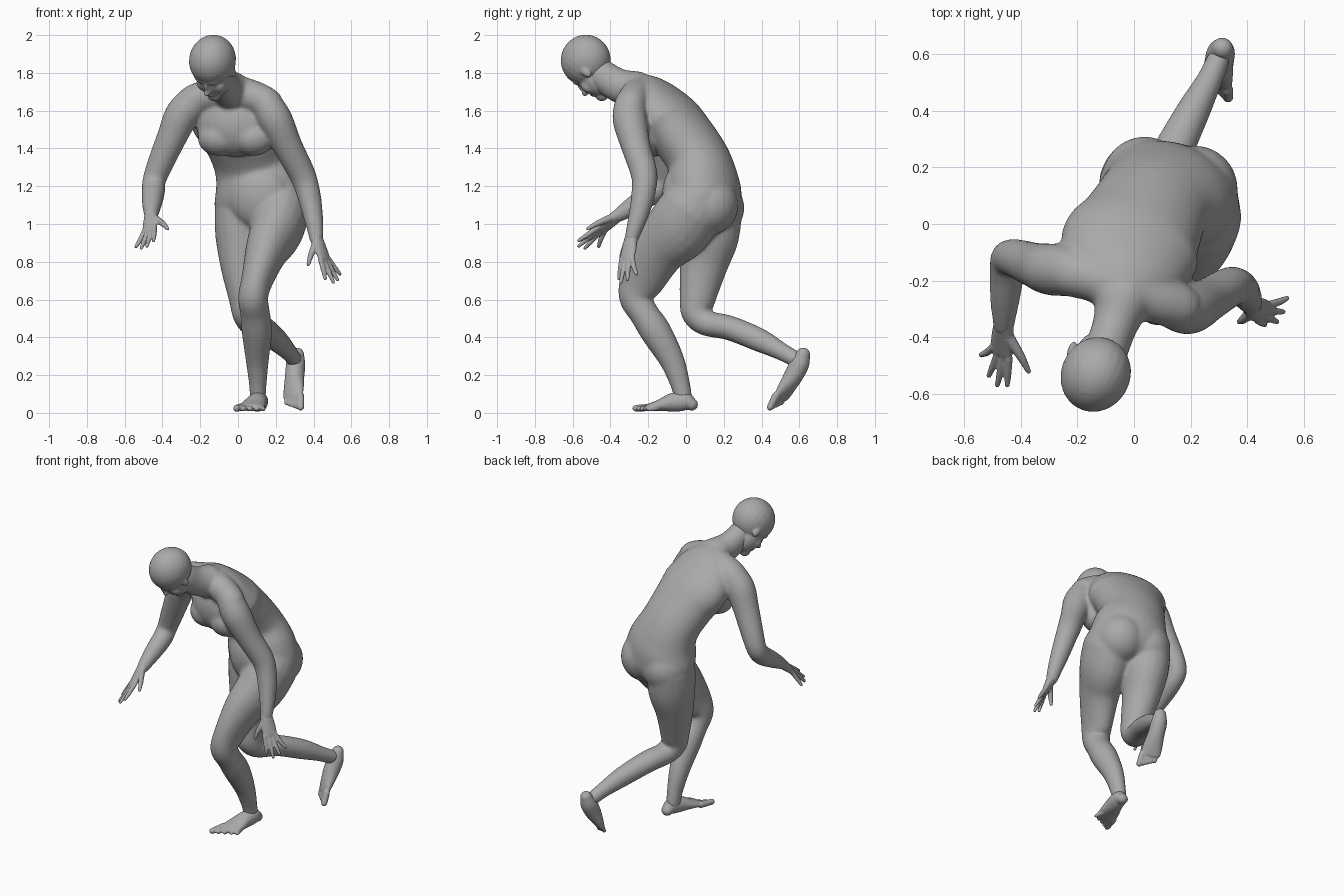
import bpy, bmesh, math
from mathutils import Vector, Matrix

cube = bpy.data.objects.get("Cube")
if cube:
    bpy.data.objects.remove(cube, do_unlink=True)

clay = bpy.data.materials.new("grey_clay")
clay.use_nodes = True
clay.diffuse_color = (0.4, 0.4, 0.4, 1)
shader = next(n for n in clay.node_tree.nodes if n.type == 'BSDF_PRINCIPLED')
shader.inputs["Base Color"].default_value = (0.4, 0.4, 0.4, 1)


def spline(a, b, c, d, t):
    """Catmull-Rom step between b and c."""
    return 0.5 * (2 * b + (c - a) * t + (2 * a - 5 * b + 4 * c - d) * t * t
                  + (3 * b - a - 3 * c + d) * t ** 3)


def loft(bm, stations, side=(1, 0, 0), sides=20, steps=4):
    """Round-ended tube through stations of x, y, z, half width, half depth."""
    keys = [Vector(s if len(s) == 5 else (*s, s[3])) for s in stations]
    pts = []
    for i in range(len(keys) - 1):
        quad = [keys[max(0, min(len(keys) - 1, i + k))] for k in (-1, 0, 1, 2)]
        pts += [spline(*quad, j / steps) for j in range(steps)]
    pts.append(keys[-1])
    rows = []
    for i, p in enumerate(pts):
        along = (pts[min(i + 1, len(pts) - 1)] - pts[max(i - 1, 0)]).to_3d().normalized()
        rows.append((p.to_3d(), along, p[3], p[4]))

    def cap(row, sign):
        c, along, w, d = row
        return [(c + along * sign * min(w, d) * math.sin(a), along,
                 w * math.cos(a), d * math.cos(a)) for a in (0.5, 1.0, 1.4)]

    rows = cap(rows[0], -1)[::-1] + rows + cap(rows[-1], 1)
    rings = []
    for c, along, w, d in rows:
        s = Vector(side)
        s = (s - along * s.dot(along)).normalized()
        n = along.cross(s)
        angles = [math.tau * k / sides for k in range(sides)]
        rings.append([bm.verts.new(c + s * w * math.cos(a) + n * d * math.sin(a))
                      for a in angles])
    for lo, hi in zip(rings, rings[1:]):
        for k in range(sides):
            m = (k + 1) % sides
            bm.faces.new((lo[k], lo[m], hi[m], hi[k]))
    bm.faces.new(rings[0][::-1])
    bm.faces.new(rings[-1])


def blob(bm, centre, radii, axes):
    """Ellipsoid with its radii along the given axes."""
    turn = Matrix(axes).transposed().to_4x4()
    place = Matrix.Translation(centre) @ turn @ Matrix.Diagonal((*radii, 1))
    bmesh.ops.create_uvsphere(bm, u_segments=24, v_segments=16, radius=1, matrix=place)


def fuse(name, bm, voxel, rounds):
    """Merge overlapping forms into one smooth skin."""
    bmesh.ops.recalc_face_normals(bm, faces=bm.faces[:])
    mesh = bpy.data.meshes.new(name)
    bm.to_mesh(mesh)
    bm.free()
    obj = bpy.data.objects.new(name, mesh)
    bpy.context.collection.objects.link(obj)
    skin = obj.modifiers.new("skin", 'REMESH')
    skin.mode = 'VOXEL'
    skin.voxel_size = voxel
    soft = obj.modifiers.new("soft", 'SMOOTH')
    soft.factor = 0.5
    soft.iterations = rounds
    graph = bpy.context.evaluated_depsgraph_get()
    baked = bpy.data.meshes.new_from_object(obj.evaluated_get(graph))
    obj.modifiers.clear()
    obj.data = baked
    baked.name = name
    baked.materials.clear()
    baked.materials.append(clay)
    for f in baked.polygons:
        f.use_smooth = True
        f.material_index = 0


def foot(name, stations, bases, tips, side):
    """Heel and instep with a row of toes from big to little."""
    bm = bmesh.new()
    loft(bm, stations, side)
    for i in range(5):
        t = i / 4
        base, tip = (Vector(a).lerp(Vector(b), t) for a, b in (bases, tips))
        r = 0.021 - 0.008 * t ** 0.5
        loft(bm, [(*base, r), (*tip, r * 0.9)], sides=10, steps=2)
    fuse(name, bm, 0.006, 4)


def hand(name, wrist, knuckle, side, tips, thumb):
    """Palm, four fingers from index to little, and a thumb."""
    bm = bmesh.new()
    wrist, knuckle, side = Vector(wrist), Vector(knuckle), Vector(side).normalized()
    mid = wrist.lerp(knuckle, 0.55)
    loft(bm, [(*wrist, 0.037, 0.032), (*mid, 0.045, 0.024), (*knuckle, 0.046, 0.017)], side)
    for i, tip in enumerate(tips):
        base = knuckle + side * (i - 1.5) * 0.023
        bend = base.lerp(Vector(tip), 0.5) + (knuckle - wrist) * 0.06
        loft(bm, [(*base, 0.0145), (*bend, 0.0135), (*tip, 0.0095)], side, 10)
    root = wrist.lerp(knuckle, 0.25) - side * 0.02
    bend = root.lerp(Vector(thumb), 0.55) - side * 0.008
    loft(bm, [(*root, 0.022), (*bend, 0.016), (*thumb, 0.01)], (0, 0, 1), 10)
    fuse(name, bm, 0.005, 3)


body = bmesh.new()
across = Vector((0.96, -0.28, 0)).normalized()
back = Vector((0.28, 0.96, 0)).normalized()
trunk = (across, back, Vector((0, 0, 1)))

# Torso, leaning forward from the pelvis to the base of the neck
loft(body, [(.12, .08, 1.02, .15, .12), (.125, .1, 1.09, .248, .18),
            (.11, .092, 1.2, .24, .192), (.07, .07, 1.33, .205, .165),
            (.02, -.02, 1.47, .222, .16), (-.015, -.09, 1.56, .248, .154),
            (-.027, -.185, 1.665, .2, .12), (-.035, -.26, 1.72, .11, .086)], across, 32)

# Chest, belly, hips and buttocks
for c, r in (((-.012, -.18, 1.53), (.215, .135, .175)),
             ((-.1, -.185, 1.455), (.115, .1, .095)),
             ((.08, -.235, 1.455), (.115, .1, .095)),
             ((.11, -.012, 1.15), (.17, .11, .18)),
             ((.125, .12, 1.12), (.22, .17, .17)),
             ((.035, .155, 1.085), (.15, .155, .155)),
             ((.212, .12, 1.1), (.155, .158, .16))):
    blob(body, c, r, trunk)

# Neck and collar
loft(body, [(-.035, -.26, 1.705, .105), (-.068, -.36, 1.735, .08, .09), (-.1, -.45, 1.79, .078, .085)])
loft(body, [(-.01, -.235, 1.695, .095), (.09, -.27, 1.672, .085), (.155, -.29, 1.64, .083)], (0, 1, 0))
loft(body, [(-.04, -.225, 1.698, .095), (-.14, -.19, 1.685, .086), (-.23, -.17, 1.657, .085)], (0, 1, 0))

# Arms
loft(body, [(.152, -.297, 1.635, .083), (.198, -.297, 1.55, .092), (.265, -.265, 1.41, .078),
            (.332, -.225, 1.28, .072), (.36, -.22, 1.21, .067), (.385, -.235, 1.11, .06),
            (.405, -.265, 1.0, .048), (.415, -.29, .92, .037)])
loft(body, [(-.225, -.165, 1.655, .09), (-.295, -.16, 1.58, .092), (-.35, -.145, 1.46, .08),
            (-.415, -.122, 1.31, .069), (-.445, -.122, 1.225, .062), (-.448, -.17, 1.17, .062),
            (-.455, -.26, 1.11, .054), (-.46, -.36, 1.045, .038)])

# Leading leg
loft(body, [(.23, .035, 1.08, .152, .175), (.204, -.045, .97, .142, .175), (.152, -.148, .86, .114, .147),
            (.1, -.235, .7, .084, .12), (.08, -.265, .61, .08, .091), (.09, -.225, .53, .079, .078),
            (.1, -.16, .43, .081, .083), (.102, -.075, .28, .062, .067),
            (.105, -.03, .15, .047, .053), (.105, -.015, .08, .043, .048)])

# Trailing leg
loft(body, [(.015, .135, 1.07, .14, .162), (.02, .123, .93, .14, .157), (.02, .093, .78, .114, .128),
            (.04, .06, .6, .088, .096), (.05, .058, .525, .081, .081), (.075, .11, .475, .073, .069),
            (.125, .23, .45, .073, .066), (.205, .39, .385, .061, .063),
            (.265, .505, .325, .047, .048), (.297, .578, .285, .042, .045)])
fuse("body", body, 0.009, 18)

# Feet
foot("left_foot",
     [(.12, .03, .045, .037, .034), (.115, -.005, .06, .046, .05), (.1, -.07, .056, .053, .05),
      (.08, -.14, .04, .066, .031), (.068, -.19, .03, .07, .021)],
     ((.015, -.18, .03), (.125, -.15, .024)), ((-.008, -.265, .024), (.135, -.2, .02)), (1, 0, 0))
foot("right_foot",
     [(.312, .62, .308, .039, .038), (.306, .602, .26, .05, .052), (.3, .568, .195, .052, .05),
      (.295, .53, .13, .06, .036), (.292, .507, .09, .062, .024)],
     ((.33, .475, .09), (.257, .533, .1)), ((.332, .446, .03), (.257, .505, .05)), (0.78, -0.62, 0))

# Head, tilted down, turned aside and rolled a little, on its own axes
tilt = math.radians(52)
level = Vector((-0.58, -0.81, 0)).normalized()
ahead = level * math.cos(tilt) - Vector((0, 0, math.sin(tilt)))
crown = level * math.sin(tilt) + Vector((0, 0, math.cos(tilt)))
crown = (crown + Vector((0.81, -0.58, 0)) * 0.25).normalized()
ear_axis = ahead.cross(crown)
skull = Vector((-.135, -.531, 1.867))
head = bmesh.new()


def feature(sideways, forward, up, radii):
    blob(head, skull + ear_axis * sideways + ahead * forward + crown * up,
         radii, (ear_axis, ahead, crown))


feature(0, 0, 0, (.122, .137, .133))
feature(0, .045, -.1, (.087, .09, .11))             # jaw
feature(0, .098, -.175, (.038, .035, .036))         # chin
feature(0, .107, -.03, (.07, .03, .026))            # brow
feature(0, .132, -.072, (.014, .022, .04))          # nose bridge
feature(0, .145, -.093, (.019, .023, .018))         # nose tip
feature(0, .115, -.135, (.032, .024, .02))          # lips
for s in (-1, 1):
    feature(s * .045, .087, -.1, (.038, .037, .045))      # cheek
    feature(s * .036, .103, -.058, (.02, .018, .015))     # eyelid
    feature(s * .107, .012, -.065, (.014, .022, .036))    # ear
fuse("head", head, 0.006, 8)

# Hands
hand("left_hand", (.415, -.29, .925), (.458, -.312, .815), (.6, .78, 0),
     [(.462, -.355, .71), (.505, -.345, .692), (.527, -.31, .705), (.54, -.262, .735)],
     (.372, -.345, .785))
hand("right_hand", (-.46, -.355, 1.05), (-.468, -.452, .97), (-.75, .62, -.2),
     [(-.447, -.568, .912), (-.482, -.568, .883), (-.512, -.535, .872), (-.54, -.462, .88)],
     (-.372, -.52, .975))
